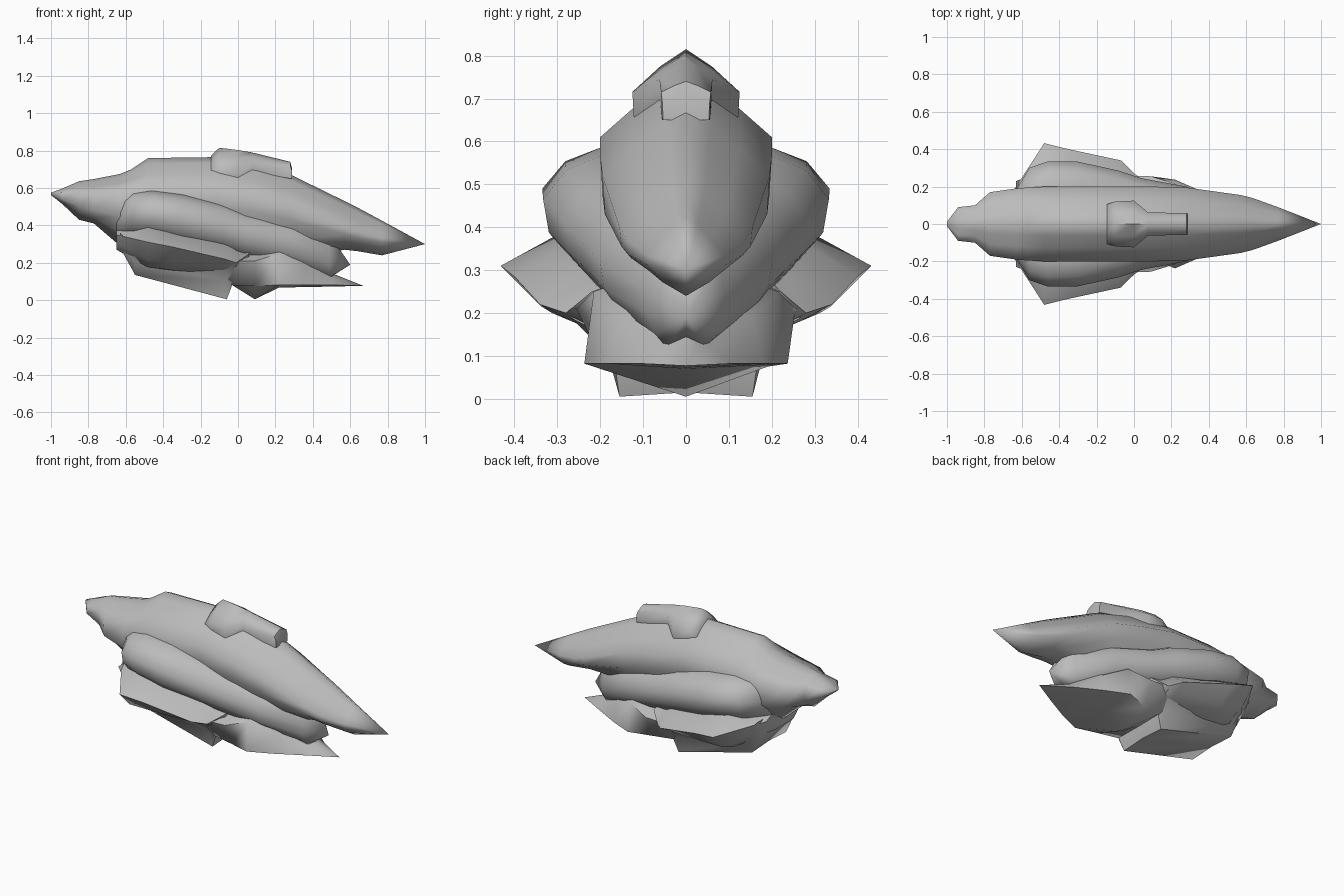
import bpy, bmesh, math

grey = bpy.data.materials.new("hull grey")
grey.diffuse_color = (0.5, 0.5, 0.5, 1)


def loft(name, stations, angle=60):
    """Skin half sections (x, [(y, z) from top centre to bottom centre]), mirrored in y."""
    bm = bmesh.new()
    rings = []
    for x, half in stations:
        ring = half + [(-y, z) for y, z in half[-2:0:-1]]
        rings.append([bm.verts.new((x, y, z)) for y, z in ring])
    n = len(rings[0])
    for a, b in zip(rings, rings[1:]):
        for i in range(n):
            j = (i + 1) % n
            bm.faces.new((a[i], a[j], b[j], b[i]))
    bm.faces.new(rings[0])
    bm.faces.new(rings[-1])
    bmesh.ops.remove_doubles(bm, verts=bm.verts, dist=0.0005)
    bmesh.ops.recalc_face_normals(bm, faces=bm.faces)
    me = bpy.data.meshes.new(name)
    bm.to_mesh(me)
    bm.free()
    me.materials.append(grey)
    ob = bpy.data.objects.new(name, me)
    bpy.context.collection.objects.link(ob)
    bpy.ops.object.select_all(action='DESELECT')
    ob.select_set(True)
    bpy.context.view_layer.objects.active = ob
    bpy.ops.object.shade_smooth_by_angle(angle=math.radians(angle))
    return ob


# Upper hull: x, half width, top, upper side edge, lower side edge, bottom
hull = [
    (-1.00, .012, .575, .572, .566, .562),
    (-.94, .09, .597, .575, .54, .515),
    (-.85, .10, .636, .585, .50, .43),
    (-.77, .17, .648, .575, .48, .41),
    (-.63, .19, .675, .59, .45, .29),
    (-.57, .195, .70, .60, .46, .25),
    (-.48, .20, .76, .61, .48, .22),
    (-.12, .20, .765, .61, .50, .20),
    (.10, .20, .725, .565, .47, .20),
    (.28, .195, .672, .52, .43, .22),
    (.57, .155, .53, .40, .355, .27),
    (.64, .137, .495, .37, .335, .262),
    (.77, .09, .425, .335, .31, .24),
    (1.00, 0, .30, .30, .30, .30),
]
loft("upper_hull", [
    (x, [(0, t), (.3 * w, t - .2 * (t - u)), (.63 * w, t - .58 * (t - u)), (w, u),
         (w * .97, l), (.6 * w, b + .45 * (l - b)), (0, b)])
    for x, w, t, u, l, b in hull], 80)

# Side bulges, joined in the middle: x, half width, top, widest height, bottom
bulges = [
    (-.65, .15, .52, .46, .36),
    (-.56, .30, .555, .49, .36),
    (-.46, .335, .565, .49, .345),
    (-.30, .333, .545, .465, .31),
    (-.08, .285, .495, .41, .27),
    (.04, .245, .45, .37, .24),
    (.28, .20, .39, .32, .20),
    (.49, .09, .33, .25, .14),
    (.60, 0, .19, .19, .19),
]
loft("side_bulges", [
    (x, [(0, t), (.6 * w, t + .02 * (w > 0)), (.84 * w, t - .15 * (t - m)), (w, m),
         (.96 * w, m - .5 * (m - b)), (.8 * w, b + .1 * (m - b)), (.5 * w, b - .02 * (w > 0)), (0, b)])
    for x, w, t, m, b in bulges], 80)

# Swept lower wings: x, tip half width, tip height, upper root height, bottom
wings = [
    (-.65, .17, .35, .38, .31),
    (-.48, .432, .31, .40, .215),
    (-.35, .40, .285, .38, .20),
    (-.07, .34, .22, .32, .18),
    (-.01, .28, .20, .30, .17),
    (.06, .22, .25, .28, .20),
]
loft("lower_wings", [
    (x, [(0, t), (.62 * w, t), (w, z), (.78 * w, b), (.5 * w, b - .04), (0, b - .04)])
    for x, w, z, t, b in wings])

# Front belly pod: x, half width, top, bottom
belly = [
    (-.63, .13, .36, .28),
    (-.55, .16, .27, .135),
    (-.06, .155, .20, .005),
    (-.02, .17, .19, .11),
]
loft("belly_pod", [
    (x, [(0, t), (w + .10, t), (w + .025, .5 * (t + b)), (w, b), (0, b + .01)])
    for x, w, t, b in belly])

# Tail keel: x, upper half width and height, lower half width and height, top, bottom
keel = [
    (-.30, .20, .26, .13, .16, .32, .15),
    (-.03, .26, .21, .17, .08, .33, .08),
    (.09, .255, .21, .19, .075, .33, .005),
    (.22, .215, .25, .237, .082, .33, .068),
    (.35, .155, .19, .18, .082, .29, .07),
    (.50, .06, .12, .10, .082, .145, .073),
    (.67, 0, .077, 0, .077, .077, .077),
]
loft("tail_keel", [
    (x, [(0, t), (.45 * w, h + .5 * (t - h)), (w, h), (v, g), (0, b)])
    for x, w, h, v, g, t, b in keel])

# Top saddle: x, half width, top, side edge, bottom
saddle = [
    (-.145, .105, .772, .70, .68),
    (-.10, .12, .815, .72, .67),
    (.00, .125, .803, .715, .65),
    (.075, .062, .79, .745, .69),
    (.28, .058, .74, .715, .65),
    (.29, .055, .70, .69, .65),
]
loft("top_saddle", [
    (x, [(0, t), (.5 * w, t - .42 * (t - s)), (w, s), (w * .97, b), (0, b)])
    for x, w, t, s, b in saddle])
